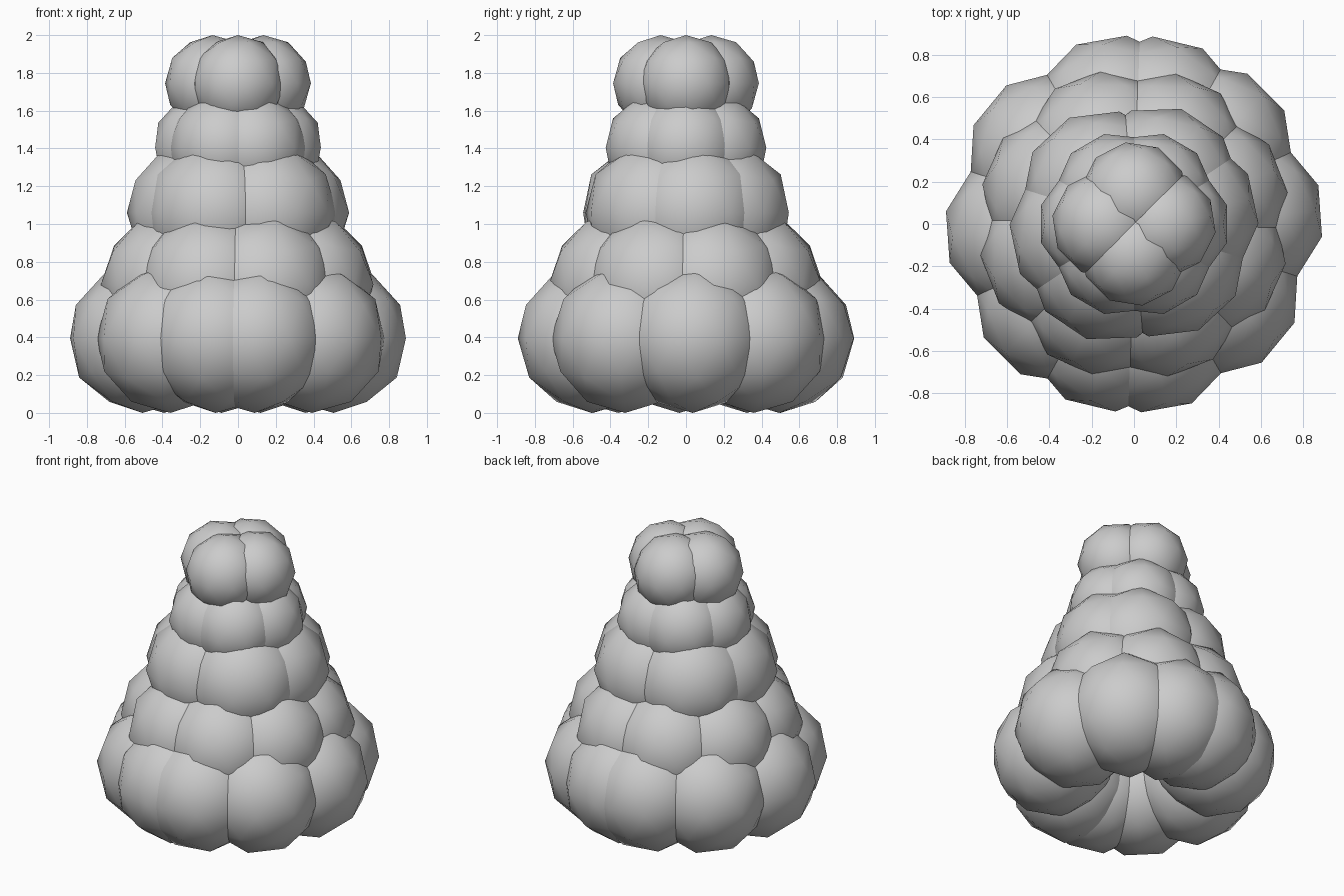
import bpy
import bmesh
from math import cos, sin, radians
from mathutils import Matrix

if "Cube" in bpy.data.objects:
    bpy.data.objects.remove(bpy.data.objects["Cube"])


def ring(name, angles, ring_radius, ball_radius, z, turn=None):
    """A ring of coarse, smooth-shaded balls joined as one tier."""
    bm = bmesh.new()
    for a in angles:
        t = radians(a)
        spin = t if turn is None else radians(turn)
        place = Matrix.Translation((ring_radius * cos(t), ring_radius * sin(t), z))
        place = place @ Matrix.Rotation(spin, 4, 'Z')
        bmesh.ops.create_icosphere(bm, subdivisions=2, radius=ball_radius, matrix=place)
    for f in bm.faces:
        f.smooth = True
    mesh = bpy.data.meshes.new(name)
    bm.to_mesh(mesh)
    bm.free()
    obj = bpy.data.objects.new(name, mesh)
    bpy.context.collection.objects.link(obj)
    return obj


def even(count, start=0):
    return [start + 360 * i / count for i in range(count)]


def twice(half):
    return half + [a + 180 for a in half]


# Bottom tier: a half ring of five balls, repeated at 180 degrees
ring("bottom_tier", twice([-80, -39.5, 4, 45, 76.5]), 0.507, 0.395, 0.395)

# Upper tiers, shrinking towards the top
ring("second_tier", even(8, 21), 0.36, 0.39, 0.68)
ring("third_tier", twice([-47, 12, 56]), 0.21, 0.385, 1.06)
ring("fourth_tier", even(6), 0.16, 0.293, 1.405)
ring("top_tier", even(4), 0.134, 0.255, 1.745, turn=9)
